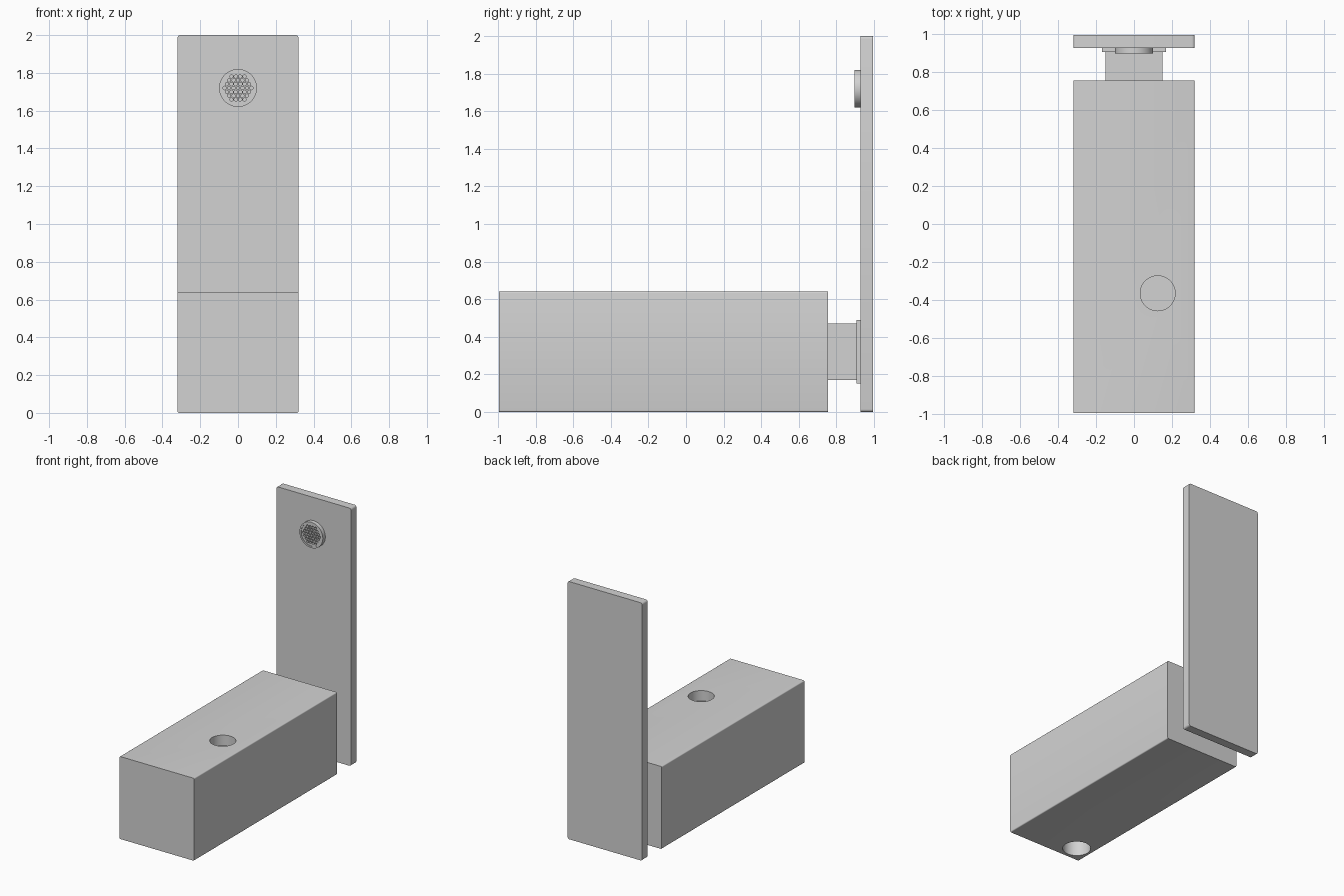
import bpy, bmesh, math
from mathutils import Matrix, Vector

cube = bpy.data.objects.get("Cube")
if cube:
    bpy.data.objects.remove(cube, do_unlink=True)

grey = bpy.data.materials.new("plain grey")
grey.use_nodes = True
grey.diffuse_color = (0.65, 0.65, 0.65, 1)
grey.node_tree.nodes["Principled BSDF"].inputs["Base Color"].default_value = grey.diffuse_color


def finish(name, bm):
    mesh = bpy.data.meshes.new(name)
    bm.to_mesh(mesh)
    bm.free()
    mesh.materials.append(grey)
    ob = bpy.data.objects.new(name, mesh)
    bpy.context.collection.objects.link(ob)
    return ob


def box(name, low, high, round_edges=0):
    """Box between two corners; edges running along y can be rounded."""
    low, high = Vector(low), Vector(high)
    bm = bmesh.new()
    bmesh.ops.create_cube(bm, size=1, matrix=Matrix.Translation((low + high) / 2)
                          @ Matrix.Diagonal((high - low).to_4d()))
    if round_edges:
        edges = [e for e in bm.edges
                 if abs(e.verts[0].co.y - e.verts[1].co.y) > 1e-4]
        bmesh.ops.bevel(bm, geom=edges, offset=round_edges, segments=4,
                        profile=0.5, affect='EDGES')
    return finish(name, bm)


def add_rod(bm, centre, radius, depth, sides, axis='Z'):
    turn = Matrix.Rotation(math.pi / 2, 4, 'X') if axis == 'Y' else Matrix()
    bmesh.ops.create_cone(bm, cap_ends=True, segments=sides, radius1=radius,
                          radius2=radius, depth=depth,
                          matrix=Matrix.Translation(centre) @ turn)


def rod(name, *args):
    bm = bmesh.new()
    add_rod(bm, *args)
    return finish(name, bm)


def select(ob):
    bpy.ops.object.select_all(action='DESELECT')
    ob.select_set(True)
    bpy.context.view_layer.objects.active = ob


def cut(ob, cutter):
    mod = ob.modifiers.new("cut", 'BOOLEAN')
    mod.operation = 'DIFFERENCE'
    mod.solver = 'EXACT'
    mod.object = cutter
    select(ob)
    bpy.ops.object.modifier_apply(modifier=mod.name)
    bpy.data.objects.remove(cutter, do_unlink=True)


def smooth(ob):
    select(ob)
    bpy.ops.object.shade_smooth_by_angle(angle=math.radians(30))


# Main block with a shallow bore on top and a deep one underneath
block = box("body_block", (-0.32, -0.995, 0), (0.32, 0.756, 0.64), 0.008)
cut(block, rod("top_bore", (0.125, -0.365, 0.64), 0.092, 0.16, 64))
cut(block, rod("bottom_bore", (-0.195, -0.87, 0), 0.1, 0.6, 64))
smooth(block)

# Upright plate and the stepped neck joining it to the block
smooth(box("upright_plate", (-0.32, 0.928, 0), (0.32, 0.995, 2), 0.015))
box("neck", (-0.15, 0.75, 0.17), (0.15, 0.93, 0.47))
box("neck_flange", (-0.168, 0.906, 0.152), (0.168, 0.93, 0.488))

# Round nozzle with a recessed face and a honeycomb of small holes
NOZZLE_Z, FACE_Y = 1.72, 0.897
nozzle = rod("nozzle", (0, (FACE_Y + 0.93) / 2, NOZZLE_Z), 0.1, 0.93 - FACE_Y, 64, 'Y')
cut(nozzle, rod("nozzle_recess", (0, FACE_Y, NOZZLE_Z), 0.087, 0.008, 64, 'Y'))
holes = bmesh.new()
pitch = 0.0235
for row in range(-4, 5):
    for col in range(-4, 5):
        x = (col + row / 2) * pitch
        z = row * pitch * math.sqrt(0.75)
        if math.hypot(x, z) < 0.076:
            add_rod(holes, (x, FACE_Y, NOZZLE_Z + z), 0.0095, 0.04, 6, 'Y')
# Shear-placed rows also need the columns that fall outside the loop range
for row in (-4, -3, -2, 2, 3, 4):
    for col in (-6, -5, 5, 6):
        x = (col + row / 2) * pitch
        z = row * pitch * math.sqrt(0.75)
        if math.hypot(x, z) < 0.076:
            add_rod(holes, (x, FACE_Y, NOZZLE_Z + z), 0.0095, 0.04, 6, 'Y')
cut(nozzle, finish("nozzle_holes", holes))
smooth(nozzle)
